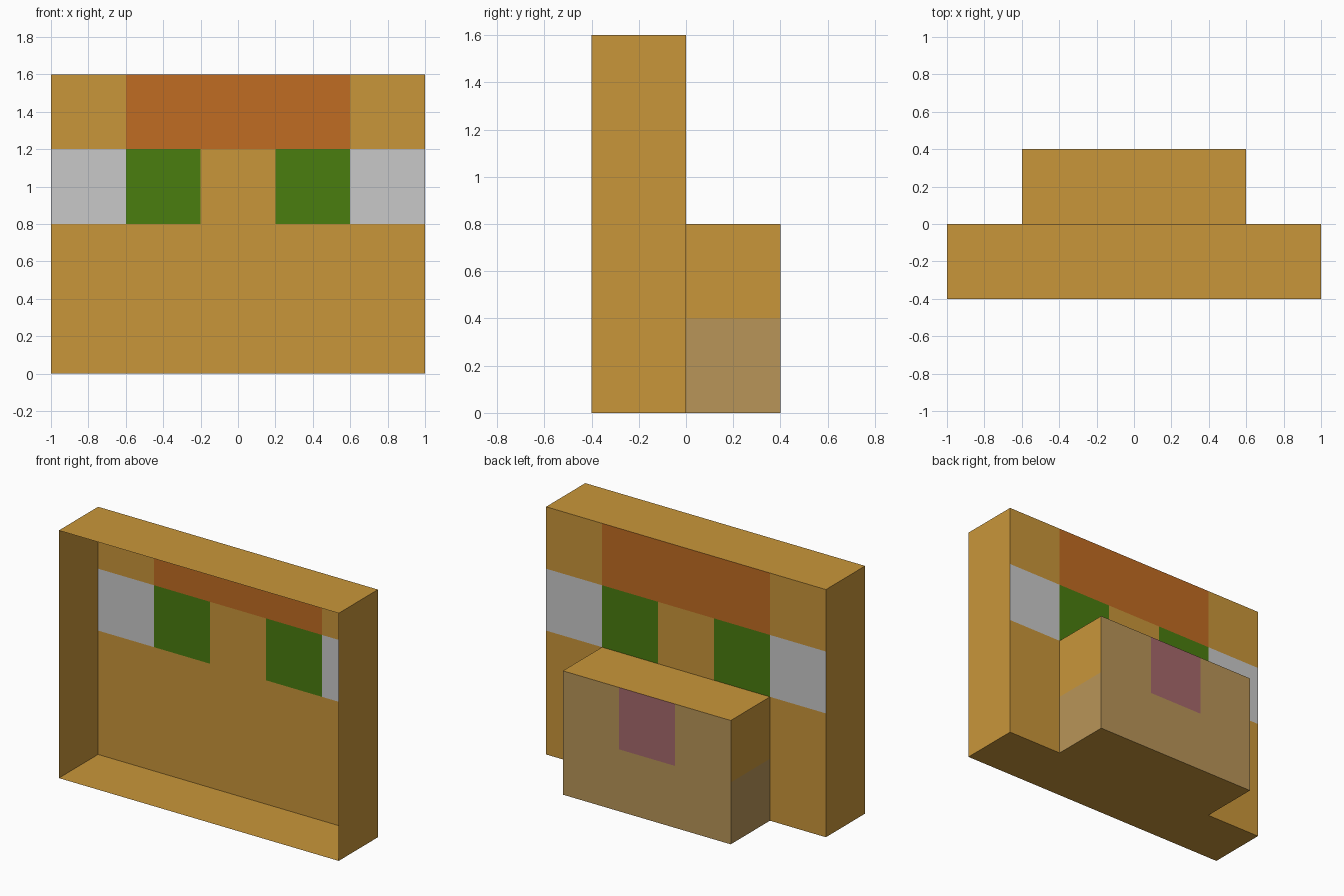
import bpy, bmesh
from mathutils import Vector

if "Cube" in bpy.data.objects:
    bpy.data.objects.remove(bpy.data.objects["Cube"])


def srgb(hex_code):
    vals = [int(hex_code[i:i + 2], 16) / 255 for i in (0, 2, 4)]
    return [v / 12.92 if v <= 0.04045 else ((v + 0.055) / 1.055) ** 2.4 for v in vals] + [1.0]


PALETTE = {"golden_fur": "C9963A", "brow_orange": "C06C22", "eye_white": "C9C9C9",
           "iris_green": "4A7D0F", "muzzle_tan": "B99558", "nose_pink": "A6696C"}
NAMES = list(PALETTE)
MATS = []
for name, code in PALETTE.items():
    mat = bpy.data.materials.new(name)
    mat.diffuse_color = srgb(code)
    mat.use_nodes = True
    mat.node_tree.nodes["Principled BSDF"].inputs["Base Color"].default_value = mat.diffuse_color
    MATS.append(mat)


def open_box(name, half_width, y0, y1, height, rule, cell=0.4):
    """Box of square cells with its front (y0) side open; rule picks each face's colour."""
    bm = bmesh.new()
    nx, nz = round(2 * half_width / cell), round(height / cell)

    def quad(corner, u, v):
        c, u, v = Vector(corner), Vector(u), Vector(v)
        bm.faces.new([bm.verts.new(p) for p in (c, c + u, c + u + v, c + v)])

    depth = (0, y1 - y0, 0)
    for i in range(nx):
        x = -half_width + i * cell
        for k in range(nz):
            quad((x, y1, k * cell), (0, 0, cell), (cell, 0, 0))          # back panel
        quad((x, y0, height), (cell, 0, 0), depth)                       # top
        quad((x, y0, 0), depth, (cell, 0, 0))                            # bottom
    for k in range(nz):
        quad((half_width, y0, k * cell), depth, (0, 0, cell))            # right
        quad((-half_width, y0, k * cell), (0, 0, cell), depth)           # left
    bmesh.ops.remove_doubles(bm, verts=bm.verts, dist=1e-4)
    for f in bm.faces:
        f.normal_update()
        f.material_index = NAMES.index(rule(f.calc_center_median(), f.normal))
    mesh = bpy.data.meshes.new(name)
    bm.to_mesh(mesh)
    bm.free()
    for mat in MATS:
        mesh.materials.append(mat)
    obj = bpy.data.objects.new(name, mesh)
    bpy.context.collection.objects.link(obj)
    return obj


# Head: brow band across the top, eyes in the row below it
def head_colour(c, n):
    if n.y > 0.5:
        ax = abs(c.x)
        if c.z > 1.2 and ax < 0.6:
            return "brow_orange"
        if 0.8 < c.z < 1.2 and ax > 0.2:
            return "eye_white" if ax > 0.6 else "iris_green"
    return "golden_fur"


# Muzzle: tan face and lower cheeks, pink nose at the top centre
def muzzle_colour(c, n):
    if n.y > 0.5:
        return "nose_pink" if abs(c.x) < 0.2 and c.z > 0.4 else "muzzle_tan"
    if abs(n.x) > 0.5 and c.z < 0.4:
        return "muzzle_tan"
    return "golden_fur"


open_box("head", 1.0, -0.4, 0.0, 1.6, head_colour)
open_box("muzzle", 0.6, 0.0, 0.4, 0.8, muzzle_colour)
